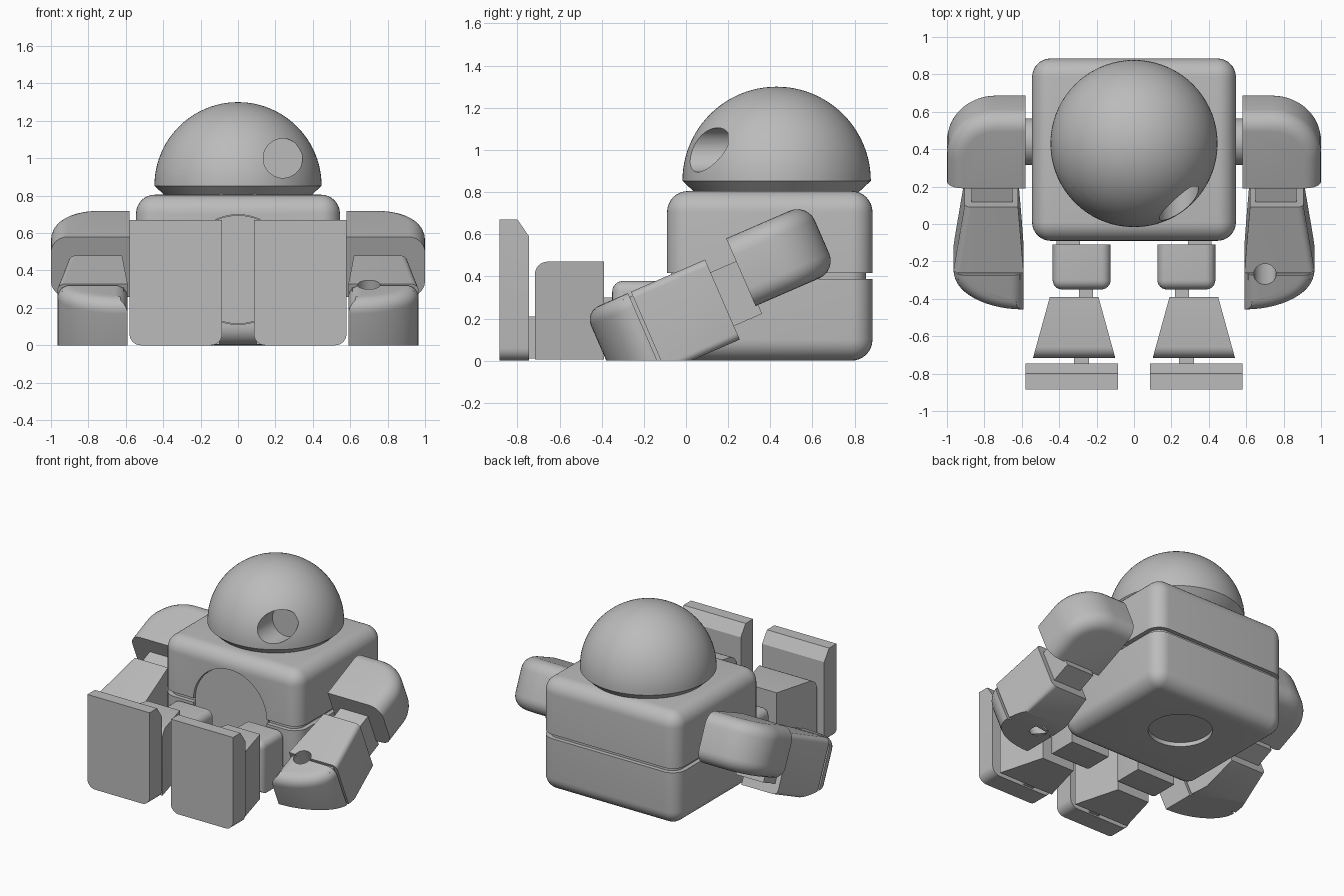
import bpy, bmesh, math
from mathutils import Matrix, Vector

default_cube = bpy.data.objects.get("Cube")
if default_cube:
    bpy.data.objects.remove(default_cube, do_unlink=True)

GREY = (0.5, 0.5, 0.5, 1)
grey = bpy.data.materials.new("plain_grey")
grey.use_nodes = True
grey.diffuse_color = GREY
grey.node_tree.nodes["Principled BSDF"].inputs["Base Color"].default_value = GREY


def finish(bm, name, matrix=None, side=1):
    """Place the mesh, trim it at the floor and make an object of it."""
    bm.transform(Matrix.Diagonal((side, 1, 1, 1)) @ (matrix or Matrix()))
    if min(v.co.z for v in bm.verts) < -0.001:
        geom = bm.verts[:] + bm.edges[:] + bm.faces[:]
        bmesh.ops.bisect_plane(bm, geom=geom, plane_co=(0, 0, 0),
                               plane_no=(0, 0, 1), clear_inner=True)
        rim = [e for e in bm.edges if e.is_boundary]
        if rim:
            bmesh.ops.edgeloop_fill(bm, edges=rim)
    bmesh.ops.recalc_face_normals(bm, faces=bm.faces[:])
    mesh = bpy.data.meshes.new(name)
    bm.to_mesh(mesh)
    bm.free()
    mesh.materials.append(grey)
    ob = bpy.data.objects.new(name, mesh)
    bpy.context.collection.objects.link(ob)
    return ob


def slab(name, outline, low, high, bevel=0, rule=None, matrix=None, side=1):
    """Extrude a flat outline from low to high, rounding the edges the rule picks."""
    bm = bmesh.new()
    face = bm.faces.new([bm.verts.new((x, y, low)) for x, y in outline])
    grown = bmesh.ops.extrude_face_region(bm, geom=[face])["geom"]
    bmesh.ops.translate(bm, vec=(0, 0, high - low),
                        verts=[v for v in grown if isinstance(v, bmesh.types.BMVert)])
    if bevel:
        edges = [e for e in bm.edges if rule(*((e.verts[0].co + e.verts[1].co) / 2))]
        bmesh.ops.bevel(bm, geom=edges, offset=bevel, segments=6, profile=0.5,
                        affect='EDGES')
    return finish(bm, name, matrix, side)


def box(name, x, y, z, bevel=0, rule=None, side=1):
    outline = [(x[0], y[0]), (x[1], y[0]), (x[1], y[1]), (x[0], y[1])]
    return slab(name, outline, z[0], z[1], bevel, rule, None, side)


def cylinder(name, radius, start, end, matrix=None, side=1):
    a, b = Vector(start), Vector(end)
    bm = bmesh.new()
    place = Matrix.Translation((a + b) / 2) @ (b - a).to_track_quat('Z', 'Y').to_matrix().to_4x4()
    bmesh.ops.create_cone(bm, cap_ends=True, segments=48, radius1=radius,
                          radius2=radius, depth=(b - a).length, matrix=place)
    return finish(bm, name, matrix, side)


def activate(ob):
    bpy.ops.object.select_all(action='DESELECT')
    ob.select_set(True)
    bpy.context.view_layer.objects.active = ob


def cut(targets, cutter):
    """Subtract the cutter from each target, then remove it."""
    for ob in targets:
        mod = ob.modifiers.new("cut", 'BOOLEAN')
        mod.operation = 'DIFFERENCE'
        mod.solver = 'EXACT'
        mod.object = cutter
        activate(ob)
        bpy.ops.object.modifier_apply(modifier=mod.name)
    bpy.data.objects.remove(cutter, do_unlink=True)


def arc(cx, cy, rx, ry, steps=14):
    """Quarter ellipse from the x axis to the y axis."""
    angles = [math.pi / 2 * i / steps for i in range(steps + 1)]
    return [(cx + rx * math.cos(t), cy + ry * math.sin(t)) for t in angles]


# Body: two rounded halves around a recessed band
WIDE, DEEP = (-0.545, 0.545), (-0.09, 0.885)
lower = box("lower_body", WIDE, DEEP, (0, 0.387), 0.1, lambda x, y, z: z < 0.3)
upper = box("upper_body", WIDE, DEEP, (0.417, 0.805), 0.1, lambda x, y, z: z > 0.5)
band = box("body_band", (-0.515, 0.515), (-0.06, 0.855), (0.36, 0.44), 0.08,
           lambda x, y, z: abs(z - 0.4) < 0.01)

# The square upright corners of both halves are rounded to match
corner_post = [(sx, sy) for sx in (-1, 1) for sy in (-1, 1)]
for half in (lower, upper):
    bm = bmesh.new()
    z0, z1 = (0, 0.387) if half is lower else (0.417, 0.805)
    bmesh.ops.create_cube(bm, size=1)
    for v in bm.verts:
        v.co = (v.co.x * 1.09, v.co.y * 0.975 + 0.3975, z0 if v.co.z < 0 else z1)
    joint = z1 if half is lower else z0
    rounded = [e for e in bm.edges
               if not all(abs(v.co.z - joint) < 0.001 for v in e.verts)]
    bmesh.ops.bevel(bm, geom=rounded, offset=0.1, segments=8, profile=0.5, affect='EDGES')
    bm.to_mesh(half.data)
    bm.free()

# Round chest plate in a shallow recess, and a round socket underneath
cut([lower, upper, band], cylinder("cutter", 0.293, (0, -0.2, 0.405), (0, -0.05, 0.405)))
cylinder("chest_plate", 0.29, (0, -0.072, 0.405), (0, 0.02, 0.405))
cut([lower], cylinder("cutter", 0.21, (0, 0.47, -0.1), (0, 0.47, 0.03)))

# Head: dome with a tapered collar, and eye sockets bored straight back
bm = bmesh.new()
outline = [(0, 0.8), (0.39, 0.8)] + arc(0, 0.853, 0.447, 0.447, 24)
chain = [bm.verts.new((max(r, 0), 0, z)) for r, z in outline]
edges = [bm.edges.new(pair) for pair in zip(chain, chain[1:])]
bmesh.ops.spin(bm, geom=chain + edges, cent=(0, 0, 0), axis=(0, 0, 1),
               angle=math.tau, steps=72)
bmesh.ops.remove_doubles(bm, verts=bm.verts[:], dist=0.0005)
head = finish(bm, "head", Matrix.Translation((0, 0.43, 0)))
for side in (1, -1):
    cut([head], cylinder("cutter", 0.105, (0.24, -0.2, 1.0), (0.24, 0.2, 1.0), side=side))

# Arm frame: x across, y along the arm towards the shoulder, z out of its top
tilt = Matrix.Rotation(math.radians(23.5), 4, 'X')
for side, label in ((1, "left"), (-1, "right")):
    cylinder(label + "_shoulder_joint", 0.125, (0.5, 0.44, 0.5), (0.62, 0.44, 0.5), side=side)
    slab(label + "_upper_arm",
         [(0.58, 0.406), (1.0, 0.406)] + arc(0.74, 0.57, 0.26, 0.256) + [(0.58, 0.826)],
         0.106, 0.456, 0.09,
         lambda x, y, z: abs(z - 0.281) > 0.1 and x > 0.6 and y > 0.42, tilt, side)
    slab(label + "_elbow", [(0.65, 0.25), (0.87, 0.25), (0.87, 0.42), (0.65, 0.42)],
         0.06, 0.338, matrix=tilt, side=side)
    forearm = slab(label + "_forearm",
                   [(0.59, -0.109), (0.965, -0.109), (0.905, 0.274), (0.62, 0.274)],
                   -0.01, 0.404, 0.035,
                   lambda x, y, z: x > 0.9 and abs(z - 0.2) > 0.1, tilt, side)
    wrist = slab(label + "_wrist", [(0.61, -0.16), (0.94, -0.16), (0.94, -0.08), (0.61, -0.08)],
                 0.01, 0.384, matrix=tilt, side=side)
    hand = slab(label + "_hand", [(0.59, -0.125)] + arc(0.59, -0.125, 0.375, -0.222),
                -0.01, 0.404, 0.07,
                lambda x, y, z: abs(z - 0.2) > 0.1 and y < -0.13, tilt, side)
    # Only the left hand has a grip hole
    if side == 1:
        for part in (forearm, wrist, hand):
            cut([part], cylinder("cutter", 0.06, (0.7, -0.117, -0.3), (0.7, -0.117, 0.6), tilt))

    # Legs, stretched forward
    box(label + "_hip", (0.29, 0.415), (-0.13, -0.05), (0.1, 0.3), side=side)
    box(label + "_thigh", (0.125, 0.435), (-0.35, -0.11), (0.01, 0.378), 0.05,
        lambda x, y, z: y < -0.3 or (z > 0.3 and abs(x - 0.28) > 0.1), side)
    box(label + "_knee", (0.22, 0.295), (-0.42, -0.32), (0.08, 0.3), side=side)
    slab(label + "_shin", [(0.19, -0.39), (0.45, -0.39), (0.54, -0.717), (0.10, -0.717)],
         0.005, 0.47, 0.06, lambda x, y, z: z > 0.4 and y < -0.7, side=side)
    box(label + "_ankle", (0.24, 0.32), (-0.76, -0.7), (0.01, 0.21), side=side)

    # Foot: upright sole with rounded heel corners and a sloped toe edge
    upright = Matrix(((1, 0, 0, 0), (0, 0, -1, 0), (0, 1, 0, 0), (0, 0, 0, 1)))
    bm = bmesh.new()
    bmesh.ops.create_cube(bm, size=1)
    for v in bm.verts:
        v.co = (v.co.x * 0.495 + 0.3325, v.co.y * 0.14 - 0.815, v.co.z * 0.67 + 0.335)
    heel = [e for e in bm.edges if abs(e.verts[0].co.y - e.verts[1].co.y) > 0.1
            and e.verts[0].co.z < 0.1]
    bmesh.ops.bevel(bm, geom=heel, offset=0.06, segments=6, profile=0.5, affect='EDGES')
    for plane_point, normal in (((0, -0.745, 0.59), (0, 0.08, 0.055)),):
        geom = bm.verts[:] + bm.edges[:] + bm.faces[:]
        bmesh.ops.bisect_plane(bm, geom=geom, plane_co=plane_point, plane_no=normal,
                               clear_outer=True)
        bmesh.ops.edgeloop_fill(bm, edges=[e for e in bm.edges if e.is_boundary])
    finish(bm, label + "_foot", side=side)

# Smooth the curves, keep the corners crisp
for ob in [o for o in bpy.context.scene.objects if o.type == 'MESH' and grey.name in o.data.materials]:
    activate(ob)
    bpy.ops.object.shade_smooth_by_angle(angle=math.radians(30))
bpy.ops.object.select_all(action='DESELECT')
